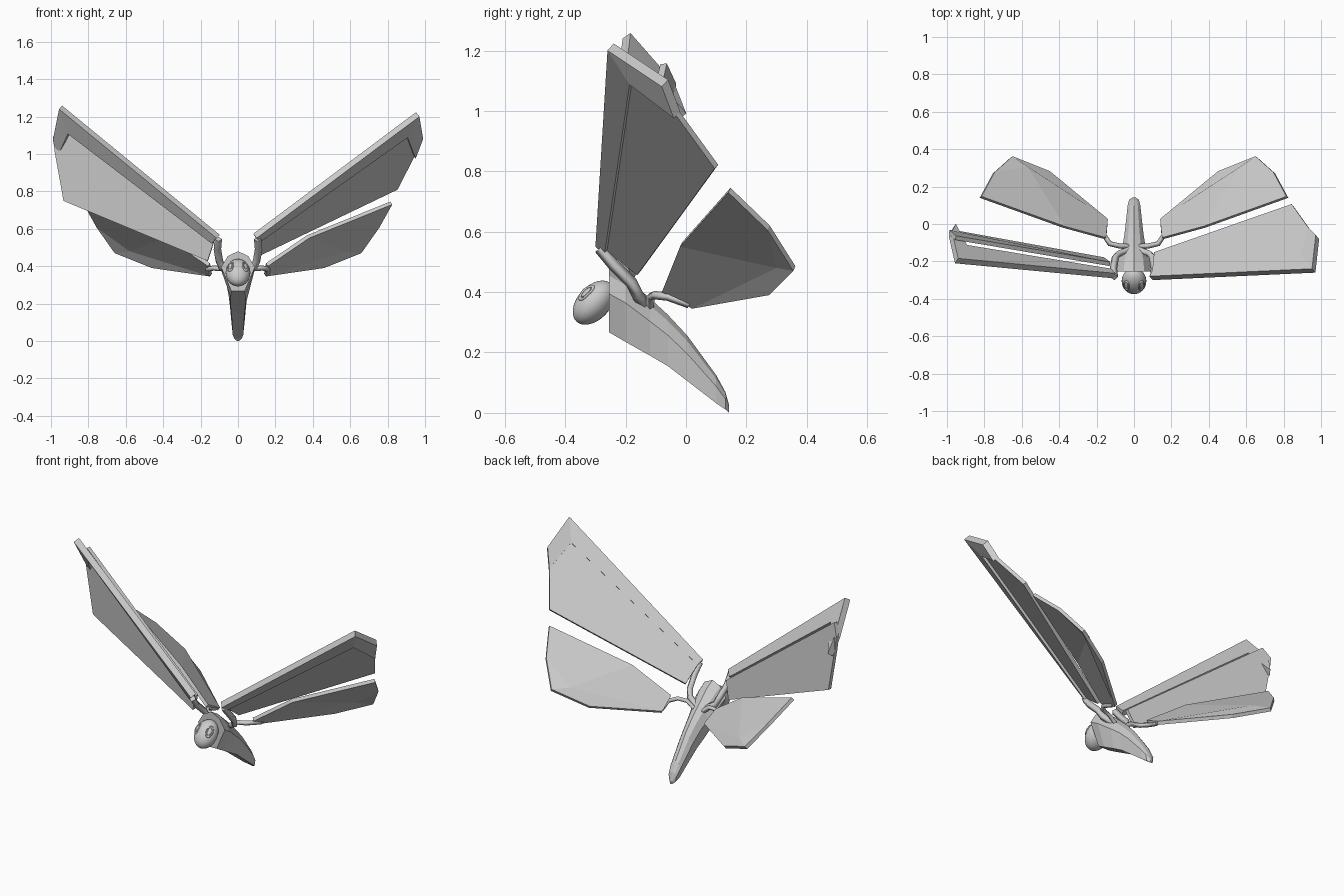
import bpy, bmesh, math
from mathutils import Vector, Matrix

if "Cube" in bpy.data.objects:
    bpy.data.objects.remove(bpy.data.objects["Cube"])

GREY = (0.6, 0.6, 0.6, 1)
grey = bpy.data.materials.new("plain grey")
grey.use_nodes = True
grey.diffuse_color = GREY
grey.node_tree.nodes["Principled BSDF"].inputs["Base Color"].default_value = GREY


def finish(name, bm):
    bmesh.ops.recalc_face_normals(bm, faces=bm.faces)
    mesh = bpy.data.meshes.new(name)
    bm.to_mesh(mesh)
    bm.free()
    mesh.materials.append(grey)
    ob = bpy.data.objects.new(name, mesh)
    bpy.context.collection.objects.link(ob)
    return ob


def sheet(name, points, faces, normal, thick, lift=0.0):
    """Flat panel made of a few faces, thickened along one direction."""
    n = Vector(normal).normalized()
    bm = bmesh.new()
    vs = [bm.verts.new(Vector(p) + n * lift) for p in points]
    fs = [bm.faces.new([vs[i] for i in f]) for f in faces]
    ext = bmesh.ops.extrude_face_region(bm, geom=fs, use_keep_orig=True)
    moved = [g for g in ext["geom"] if isinstance(g, bmesh.types.BMVert)]
    bmesh.ops.translate(bm, verts=moved, vec=n * thick)
    return finish(name, bm)


def bar(name, points, radius):
    """Four-sided strut along a path."""
    cu = bpy.data.curves.new(name, "CURVE")
    cu.dimensions = "3D"
    cu.bevel_depth = radius
    cu.bevel_resolution = 0
    cu.use_fill_caps = True
    sp = cu.splines.new("POLY")
    sp.points.add(len(points) - 1)
    for p, co in zip(sp.points, points):
        p.co = (*co, 1)
    cu.materials.append(grey)
    ob = bpy.data.objects.new(name, cu)
    bpy.context.collection.objects.link(ob)
    return ob


def smooth_part(name, bm, matrix):
    ob = finish(name, bm)
    ob.matrix_world = matrix
    for p in ob.data.polygons:
        p.use_smooth = True
    return ob


# Left fore wing: hooked frame with a panel set into it
A, B, C = (0.10, -0.30, 0.55), (0.97, -0.26, 1.20), (0.99, -0.08, 1.08)
D, E, I = (0.95, -0.04, 0.975), (0.907, -0.187, 1.087), (0.115, -0.27, 0.525)
F, G = (0.86, 0.087, 0.80), (0.125, -0.17, 0.447)
frame_faces = [(0, 1, 4, 5), (1, 2, 3, 4)]
up = (-0.506, 0.571, 0.64)
sheet("left_fore_frame", [A, B, C, D, E, I], frame_faces, up, 0.036)
sheet("left_fore_panel", [G, F, D, E, I], [range(5)], up, 0.02, 0.014)

# Right fore wing: the panel swings away from its frame
A, B, C = (-0.115, -0.29, 0.55), (-0.957, -0.21, 1.24), (-0.99, -0.065, 1.075)
D, E, I = (-0.97, -0.025, 0.973), (-0.91, -0.138, 1.107), (-0.14, -0.265, 0.52)
sheet("right_fore_frame", [A, B, C, D, E, I], frame_faces, (0.48, 0.73, 0.5), 0.036)
panel = [(-0.163, -0.20, 0.428), (-0.933, -0.06, 0.749), (-0.98, -0.055, 1.01),
         (-0.99, -0.055, 1.09), (-0.955, -0.085, 1.155), (-0.13, -0.225, 0.53)]
sheet("right_fore_panel", panel, [range(6)], (0.15, 1, 0.1), 0.022)

# Hind wings: main sheet and a turned-down outer rim
hind = [(0.16, -0.08, 0.40), (0.38, -0.02, 0.55), (0.825, 0.14, 0.73),
        (0.755, 0.27, 0.605), (0.58, 0.30, 0.48), (0.15, 0.02, 0.345),
        (0.66, 0.355, 0.47), (0.46, 0.275, 0.39)]
hind_faces = [(0, 1, 4, 5), (1, 2, 3, 4), (4, 3, 6), (5, 4, 6, 7)]
for side, s in (("left", 1), ("right", -1)):
    pts = [(s * x, y, z) for x, y, z in hind]
    sheet(side + "_hind_wing", pts, hind_faces, (-0.52 * s, 0.37, 0.77), 0.02)

    # Struts joining the wings to the body
    fore = [(0.105, -0.285, 0.545), (0.11, -0.24, 0.49), (0.10, -0.18, 0.43),
            (0.085, -0.16, 0.39), (0.03, -0.14, 0.36)]
    bar(side + "_fore_strut", [(s * x, y, z) for x, y, z in fore], 0.02)
    rear = [(0.03, -0.12, 0.35), (0.075, -0.118, 0.385), (0.13, -0.105, 0.39),
            (0.16, -0.06, 0.385), (0.155, 0.01, 0.36)]
    bar(side + "_hind_strut", [(s * x, y, z) for x, y, z in rear], 0.014)

# Body: faceted sections from the chest to the tail tip
# (y, top, bottom, half width, half width at the bottom)
sections = [(-0.255, 0.48, 0.267, 0.09, 0.035), (-0.20, 0.45, 0.235, 0.085, 0.04),
            (-0.12, 0.38, 0.19, 0.062, 0.04), (-0.06, 0.325, 0.155, 0.052, 0.036),
            (0.005, 0.255, 0.105, 0.044, 0.032), (0.10, 0.125, 0.032, 0.034, 0.028),
            (0.13, 0.07, 0.012, 0.026, 0.02), (0.143, 0.025, 0.0, 0.006, 0.005)]
bm = bmesh.new()
rings = []
for y, top, low, w, wl in sections:
    h = top - low
    half = [(0.6 * w, top - 0.12 * h), (w, top - 0.4 * h), (wl, low)]
    outline = [(0, top)] + half + [(-x, z) for x, z in reversed(half)]
    rings.append([bm.verts.new((x, y, z)) for x, z in outline])
for a, b in zip(rings, rings[1:]):
    for i in range(len(a)):
        j = (i + 1) % len(a)
        bm.faces.new((a[i], a[j], b[j], b[i]))
bm.faces.new(rings[0])
bm.faces.new(rings[-1])
finish("body", bm)

# Head: tilted egg
head_size = Vector((0.066, 0.055, 0.085))
tilt = Matrix.Translation((0, -0.305, 0.365)) @ Matrix.Rotation(math.radians(-42), 4, "X")
bm = bmesh.new()
bmesh.ops.create_uvsphere(bm, u_segments=32, v_segments=20, radius=1)
bmesh.ops.scale(bm, verts=bm.verts, vec=head_size)
smooth_part("head", bm, tilt)

# Eyes: oval rims around low domes
for side, s in (("left", 1), ("right", -1)):
    d = Vector((0.62 * s, -0.77, 0.1)).normalized()
    spot = Vector([a * b for a, b in zip(d, head_size)])
    n = Vector([a / b for a, b in zip(d, head_size)]).normalized()
    place = tilt @ Matrix.Translation(spot) @ n.to_track_quat("Z", "Y").to_matrix().to_4x4()
    bm = bmesh.new()
    loops = []
    for i in range(24):
        a = math.tau * i / 24
        loop = []
        for k in range(6):
            b = math.tau * k / 6
            r = 1 + 0.22 * math.cos(b)
            loop.append(bm.verts.new((0.017 * r * math.cos(a), 0.029 * r * math.sin(a),
                                      0.005 * math.sin(b) - 0.004 * abs(math.sin(a)))))
        loops.append(loop)
    for i in range(24):
        p, q = loops[i], loops[(i + 1) % 24]
        for k in range(6):
            m = (k + 1) % 6
            bm.faces.new((p[k], q[k], q[m], p[m]))
    smooth_part(side + "_eye_rim", bm, place)
    bm = bmesh.new()
    bmesh.ops.create_uvsphere(bm, u_segments=20, v_segments=10, radius=1)
    bmesh.ops.scale(bm, verts=bm.verts, vec=(0.011, 0.021, 0.004))
    smooth_part(side + "_eye", bm, place)
